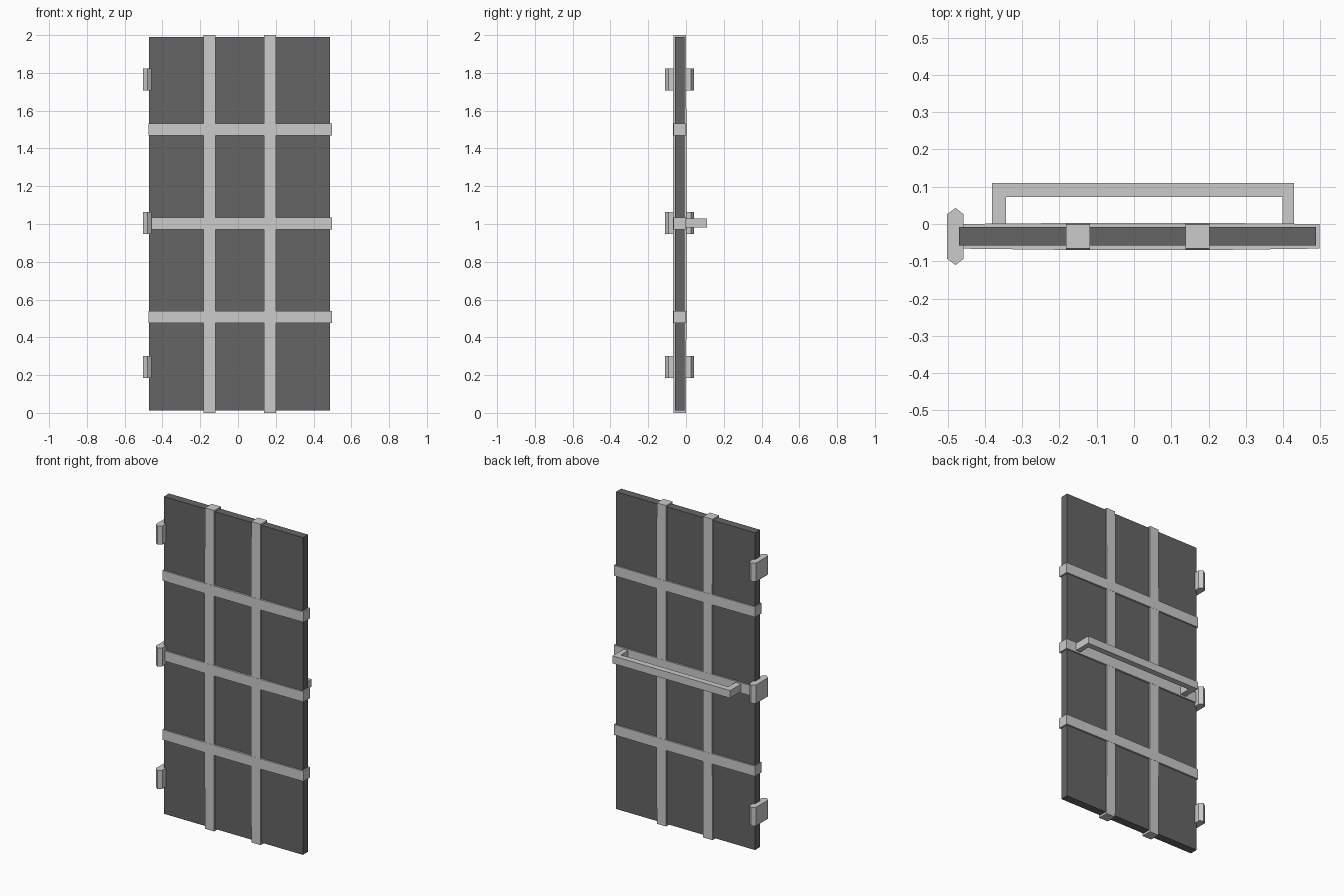
import bpy, bmesh

if "Cube" in bpy.data.objects:
    bpy.data.objects.remove(bpy.data.objects["Cube"])


def prism(name, profile, axis, lo, hi, mat=None):
    """Extrude a closed 2D profile along z ('z': points are x,y) or x ('x': points are y,z)."""
    def place(p, t):
        return (p[0], p[1], t) if axis == 'z' else (t, p[0], p[1])
    bm = bmesh.new()
    face = bm.faces.new([bm.verts.new(place(p, lo)) for p in profile])
    ext = bmesh.ops.extrude_face_region(bm, geom=[face])
    moved = [g for g in ext['geom'] if isinstance(g, bmesh.types.BMVert)]
    bmesh.ops.translate(bm, verts=moved, vec=place((0, 0), hi - lo))
    bmesh.ops.recalc_face_normals(bm, faces=bm.faces)
    me = bpy.data.meshes.new(name)
    bm.to_mesh(me)
    bm.free()
    ob = bpy.data.objects.new(name, me)
    bpy.context.collection.objects.link(ob)
    if mat:
        me.materials.append(mat)
    return ob


def rect(a0, a1, b0, b1):
    return [(a0, b0), (a1, b0), (a1, b1), (a0, b1)]


dark = bpy.data.materials.new("dark_panel")
dark.diffuse_color = (0.13, 0.13, 0.13, 1)
dark.use_nodes = True
dark.node_tree.nodes["Principled BSDF"].inputs["Base Color"].default_value = dark.diffuse_color

# Door panel
prism("door_panel", rect(-0.47, 0.488, -0.058, -0.008), 'z', 0.013, 1.99, dark)

# Vertical straps, slightly thicker through the middle
for name, x in (("left", -0.15), ("right", 0.17)):
    side = [(-0.066, 0), (-0.069, 0.5), (-0.069, 1.5), (-0.066, 2),
            (-0.001, 2), (0.002, 1.5), (0.002, 0.5), (-0.001, 0)]
    prism(name + "_vertical_strap", side, 'x', x - 0.032, x + 0.032)

# Horizontal straps, slightly thicker through the middle
for name, z in (("lower", 0.508), ("middle", 1.003), ("upper", 1.5)):
    plan = [(-0.475, -0.066), (-0.14, -0.07), (0.2, -0.07), (0.498, -0.066),
            (0.498, 0), (0.2, 0.003), (-0.14, 0.003), (-0.475, 0)]
    prism(name + "_horizontal_strap", plan, 'z', z - 0.032, z + 0.032)

# Hinges with pointed ends
for name, z in (("lower", 0.243), ("middle", 1.006), ("upper", 1.765)):
    plan = [(-0.502, -0.093), (-0.479, -0.11), (-0.457, -0.093),
            (-0.457, 0.026), (-0.479, 0.043), (-0.502, 0.026)]
    prism(name + "_hinge", plan, 'z', z - 0.058, z + 0.058)

# Push bar handle on the back
plan = [(-0.381, -0.005), (-0.381, 0.11), (0.43, 0.11), (0.43, -0.005),
        (0.398, -0.005), (0.398, 0.073), (-0.343, 0.073), (-0.343, -0.005)]
prism("push_bar", plan, 'z', 0.981, 1.028)
